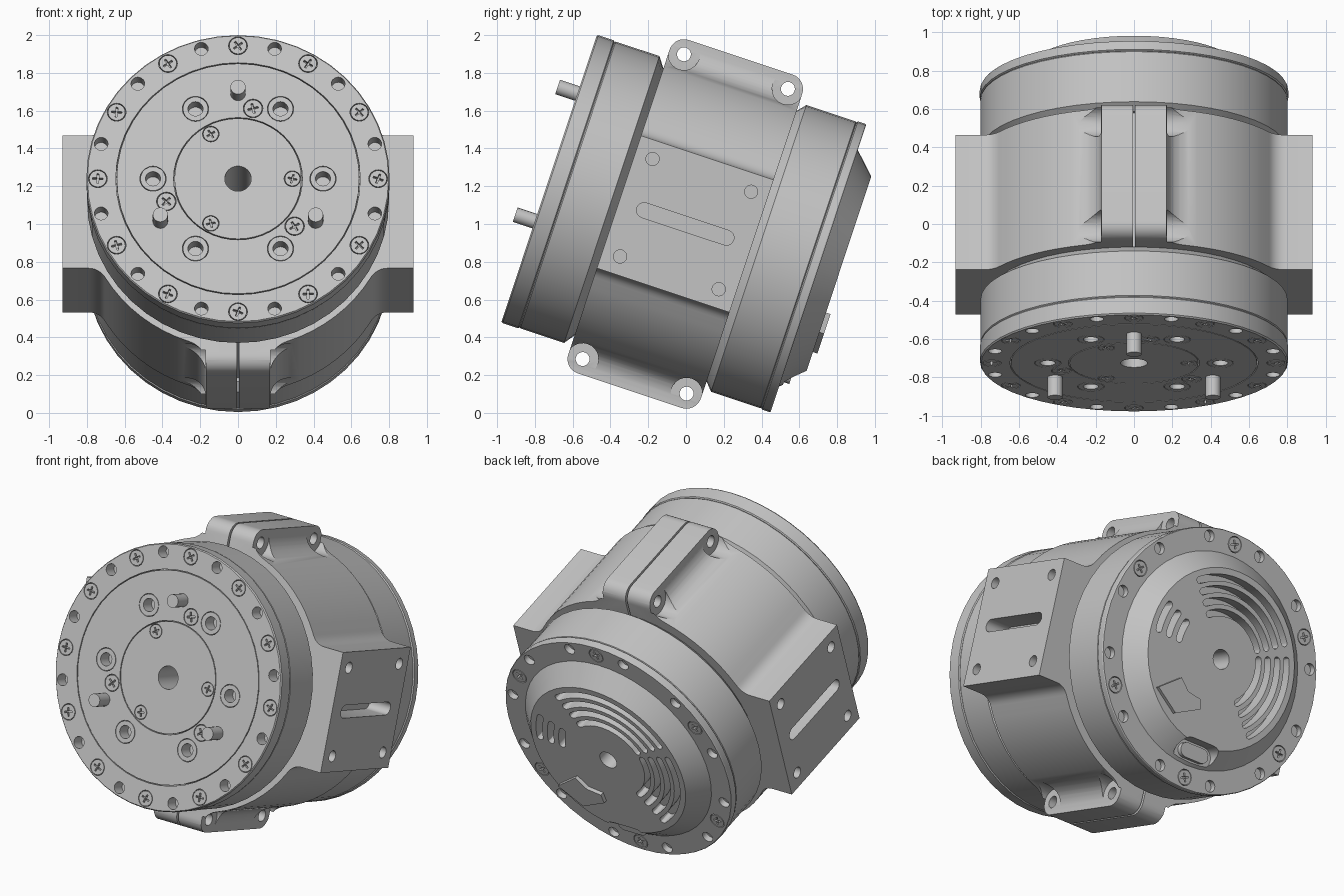
import bpy, bmesh, math, random
from math import sin, cos, pi, radians
from mathutils import Matrix, Vector

random.seed(3)
if "Cube" in bpy.data.objects:
    bpy.data.objects.remove(bpy.data.objects["Cube"])

grey = bpy.data.materials.new("plain grey")
grey.use_nodes = True
grey.diffuse_color = (0.55, 0.55, 0.55, 1)
grey.node_tree.nodes["Principled BSDF"].inputs["Base Color"].default_value = (0.55, 0.55, 0.55, 1)

# Motor axis is local Y (front face at y = 0), tilted nose-up
TILT = Matrix.Translation((0, -0.725, 1.24)) @ Matrix.Rotation(radians(-18.4), 4, 'X')


def place(name, mesh, local=Matrix()):
    ob = bpy.data.objects.new(name, mesh)
    bpy.context.collection.objects.link(ob)
    ob.matrix_world = TILT @ local
    return ob


def finish(name, bm):
    bmesh.ops.recalc_face_normals(bm, faces=bm.faces)
    mesh = bpy.data.meshes.new(name)
    bm.to_mesh(mesh)
    bm.free()
    mesh.materials.append(grey)
    return place(name, mesh)


def lathe(name, profile, segs=48):
    """Closed (radius, y) profile turned around the motor axis."""
    bm = bmesh.new()
    rings = [[bm.verts.new((r * cos(2 * pi * i / segs), y, r * sin(2 * pi * i / segs)))
              for r, y in profile] for i in range(segs)]
    n = len(profile)
    for i in range(segs):
        a, b = rings[i], rings[(i + 1) % segs]
        for j in range(n):
            k = (j + 1) % n
            bm.faces.new((a[j], a[k], b[k], b[j]))
    return finish(name, bm)


def prism(bm, pts, lo, hi, axis='Y'):
    """Outline pushed along Y (points are x, z) or along X (points are y, z)."""
    def put(p, w):
        return (p[0], w, p[1]) if axis == 'Y' else (w, p[0], p[1])
    a = [bm.verts.new(put(p, lo)) for p in pts]
    b = [bm.verts.new(put(p, hi)) for p in pts]
    bm.faces.new(a)
    bm.faces.new(b[::-1])
    for i in range(len(pts)):
        j = (i + 1) % len(pts)
        bm.faces.new((a[j], a[i], b[i], b[j]))


def arc(cx, cz, r, a0, a1, n):
    return [(cx + r * cos(radians(a0 + (a1 - a0) * i / n)),
             cz + r * sin(radians(a0 + (a1 - a0) * i / n))) for i in range(n + 1)]


def disc(bm, u, v, r, lo, hi, axis='Y', n=20):
    prism(bm, arc(u, v, r, 0, 360, n)[:-1], lo, hi, axis)


def pill(u, v, half, r):
    return arc(u + half, v, r, -90, 90, 8) + arc(u - half, v, r, 90, 270, 8)


def polar(r, a):
    return r * cos(radians(a)), r * sin(radians(a))


def curved_slot(r, a0, a1, w):
    return (arc(0, 0, r + w, a0, a1, 16) + arc(*polar(r, a1), w, a1, a1 + 180, 6)[1:-1]
            + arc(0, 0, r - w, a1, a0, 16) + arc(*polar(r, a0), w, a0 + 180, a0 + 360, 6)[1:-1])


def cut(ob, bm):
    """Subtract the cutter mesh and bake the result."""
    tool = finish("cutter", bm)
    tool.hide_render = True
    mod = ob.modifiers.new("cut", 'BOOLEAN')
    mod.operation, mod.solver, mod.object = 'DIFFERENCE', 'EXACT', tool
    bpy.context.view_layer.update()
    deps = bpy.context.evaluated_depsgraph_get()
    mesh = bpy.data.meshes.new_from_object(ob.evaluated_get(deps))
    ob.modifiers.clear()
    ob.data = mesh
    bpy.data.objects.remove(tool)


# Housings and core
lathe("front_housing", [(.07, .1), (.795, .1), (.8, .106), (.8, .35), (.745, .39), (.07, .39)])
lathe("core", [(.07, .39), (.735, .39), (.735, 1.13), (.07, 1.13)])
lathe("rear_housing", [(.07, 1.13), (.755, 1.13), (.8, 1.17), (.8, 1.445), (.795, 1.45), (.07, 1.45)])

# Front ring, output plate and hub, separated by thin seams
front_ring = lathe("front_ring", [(.647, .1), (.647, 0), (.797, 0), (.803, .008), (.803, .094), (.797, .1)])
output_plate = lathe("output_plate", [(.341, .1), (.341, 0), (.642, 0), (.642, .1)])
hub = lathe("hub", [(.07, .1), (.07, 0), (.336, 0), (.336, .1)])
rear_cap = lathe("rear_cap", [(.06, 1.45), (.06, 1.615), (.55, 1.615), (.66, 1.503),
                              (.8, 1.503), (.804, 1.497), (.804, 1.456), (.797, 1.45)])

ring_screws = [polar(.742, a) for a in range(0, 360, 30)]
ring_holes = [polar(.75, a) for a in range(15, 360, 30)]
plate_screws = [polar(.4, a) for a in (78.5, 198.5, 318.5)]
hub_screws = [polar(.288, a) for a in (0, 120, 240)]
rear_screws = [polar(.735, a) for a in range(30, 360, 60)]
bushings = [polar(.45, a) for a in range(0, 360, 60)]


def drill(ob, groups, lo, hi):
    bm = bmesh.new()
    for points, r in groups:
        for x, z in points:
            disc(bm, x, z, r, lo, hi)
    cut(ob, bm)


drill(front_ring, [(ring_screws, .05), (ring_holes, .036)], -.05, .085)
drill(output_plate, [(plate_screws, .052), (bushings, .07)], -.05, .09)
drill(hub, [(hub_screws, .044)], -.05, .085)
drill(rear_cap, [(rear_screws, .05), (ring_holes, .036)], 1.465, 1.65)

# Rear vents (seen from behind, x is reversed) and port recess
bm = bmesh.new()
for r in (.49, .42, .35, .28):
    prism(bm, curved_slot(r, 56, 150, .021), 1.53, 1.7)
    prism(bm, curved_slot(r, 162, 230, .021), 1.53, 1.7)
for r in (.49, .41, .33):
    prism(bm, curved_slot(r, 3, 23, .022), 1.53, 1.7)
prism(bm, pill(0, -.585, .08, .065), 1.52, 1.7)
cut(rear_cap, bm)

bm = bmesh.new()
prism(bm, pill(0, -.585, .06, .045), 1.5, 1.55)
finish("rear_port", bm)
bm = bmesh.new()
prism(bm, [(.42, -.32), (.27, -.21), (.2, -.275), (.1, -.29), (.09, -.35), (.26, -.43)], 1.6, 1.64)
finish("rear_connector_plate", bm)

# Cross-head screws share one unit mesh
bm = bmesh.new()
disc(bm, 0, 0, .92, 0, 1)
screw = finish("ring_screw", bm)
bm = bmesh.new()
w, l = .1, .55
prism(bm, [(w, w), (l, w), (l, -w), (w, -w), (w, -l), (-w, -l), (-w, -w), (-l, -w),
           (-l, w), (-w, w), (-w, l), (w, l)], -.5, .5)
cut(screw, bm)
screw_mesh = screw.data
bpy.data.objects.remove(screw)
for name, points, r, y, turn in (("ring_screw", ring_screws, .05, 0, 0),
                                 ("plate_screw", plate_screws, .052, 0, 0),
                                 ("hub_screw", hub_screws, .044, 0, 0),
                                 ("rear_screw", rear_screws, .05, 1.503, pi)):
    for x, z in points:
        place(name, screw_mesh, Matrix.Translation((x, y, z)) @ Matrix.Rotation(turn, 4, 'Z')
              @ Matrix.Rotation(random.uniform(0, pi / 2), 4, 'Y') @ Matrix.Scale(r, 4))

# Bushings and drive pins on the output plate
bushing = lathe("bushing", [(.04, .09), (.04, 0), (.067, 0), (.067, .09)], 20)
bushing_mesh = bushing.data
bpy.data.objects.remove(bushing)
for x, z in bushings:
    place("bushing", bushing_mesh, Matrix.Translation((x, 0, z)))
for a in (90, 210, 330):
    bm = bmesh.new()
    disc(bm, *polar(.475, a), .04, -.11, .05)
    finish("drive_pin", bm)

# Clamp half: lug, fillet, body arc, side block, then the same downward
R, F1, F2, H = .82, .13, .1, .37
c1 = Vector((.17 + F1, math.sqrt((R + F1) ** 2 - (.17 + F1) ** 2)))
c2 = Vector((math.sqrt((R + F2) ** 2 - (H + F2) ** 2), H + F2))
d1, d2 = (math.degrees(math.atan2(c.y, c.x)) for c in (c1, c2))
upper = ([(.006, .93), (.17, .93)] + arc(*c1, F1, 180, 180 + d1, 8)
         + arc(0, 0, R, d1, d2, 8)[1:-1] + arc(*c2, F2, 180 + d2, 270, 6) + [(.93, H)])
inner = arc(0, 0, .73, -89.5, 89.5, 24)
bm = bmesh.new()
prism(bm, upper + [(x, -z) for x, z in upper[::-1]] + inner, .39, 1.13)
clamp = finish("clamp_halves", bm)

# Round the lug ends around the bolts
bm = bmesh.new()
for end, side in ((.47, -1), (1.05, 1)):
    corner = [(0, .08), (0, .2), (.2, .2), (.2, 0)] + arc(0, 0, .08, 0, 90, 8)[:-1]
    for up in (1, -1):
        prism(bm, [(end + side * u, up * (.85 + v)) for u, v in corner], -.1, .5, 'X')
cut(clamp, bm)

# Bolt pockets, then bolt holes, block holes and block slot
bolts = [(y, z) for y in (.47, 1.05) for z in (.85, -.85)]
bm = bmesh.new()
for y, z in bolts:
    disc(bm, y, z, .084, .172, .45, 'X', 24)
cut(clamp, bm)
bm = bmesh.new()
for y, z in bolts:
    disc(bm, y, z, .037, -.1, .4, 'X')
for y in (.487, 1.037):
    for z in (.272, -.272):
        disc(bm, y, z, .035, .84, 1, 'X')
prism(bm, pill(.76, 0, .23, .04), .78, 1, 'X')
cut(clamp, bm)
clamp.modifiers.new("other_half", 'MIRROR').use_mirror_merge = False

# Smooth curved faces, keep edges crisp
bpy.ops.object.select_all(action='DESELECT')
for ob in bpy.context.collection.objects:
    if ob.type == 'MESH' and ob.data.materials and ob.data.materials[0] == grey:
        ob.select_set(True)
        bpy.context.view_layer.objects.active = ob
bpy.ops.object.shade_smooth_by_angle(angle=radians(30))
